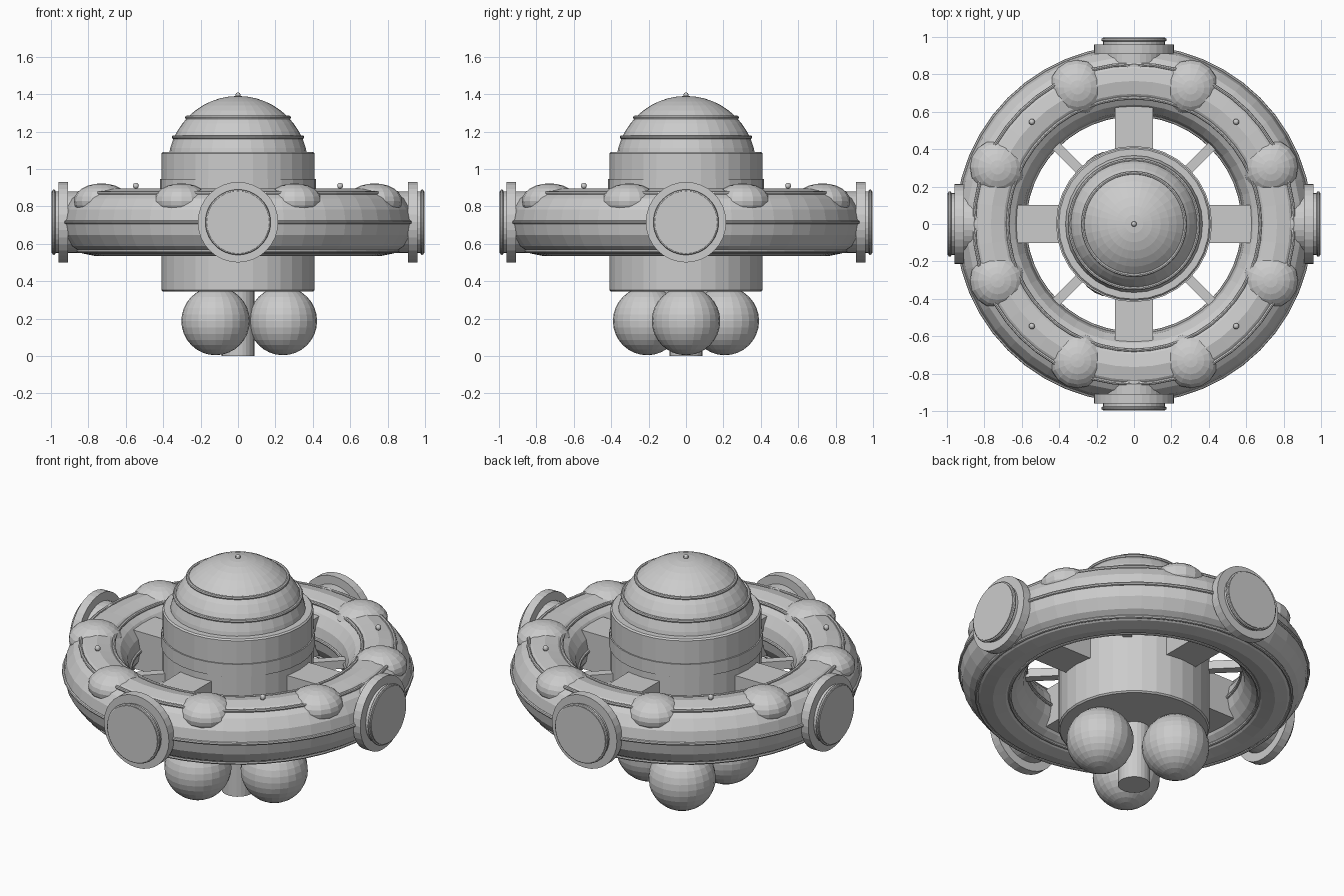
import bpy
from math import cos, sin, pi, radians
from mathutils import Matrix, Vector

cube = bpy.data.objects.get("Cube")
if cube:
    bpy.data.objects.remove(cube)

hull = bpy.data.materials.new("hull_grey")
hull.use_nodes = True
GREY = (0.6, 0.6, 0.6, 1)
hull.diffuse_color = GREY
hull.node_tree.nodes["Principled BSDF"].inputs["Base Color"].default_value = GREY

MID = 0.715          # height of the ring's centre line
RING, TUBE = 0.765, 0.18


def finish(name):
    ob = bpy.context.object
    ob.name = name
    ob.data.materials.append(hull)
    return ob


def cylinder(name, r, z0, z1, sides=32):
    bpy.ops.mesh.primitive_cylinder_add(vertices=sides, radius=r, depth=z1 - z0,
                                        location=(0, 0, (z0 + z1) / 2))
    return finish(name)


def sphere(name, r, loc, segments=24, rings=16):
    bpy.ops.mesh.primitive_uv_sphere_add(segments=segments, ring_count=rings,
                                         radius=r, location=loc)
    return finish(name)


def torus(name, major, minor, z, around=48, section=8):
    bpy.ops.mesh.primitive_torus_add(major_radius=major, minor_radius=minor,
                                     major_segments=around, minor_segments=section,
                                     location=(0, 0, z))
    return finish(name)


def beam(name, angle, r0, r1, width, height):
    mid = (r0 + r1) / 2
    bpy.ops.mesh.primitive_cube_add(size=1, location=(mid * cos(angle), mid * sin(angle), MID),
                                    rotation=(0, 0, angle))
    bpy.context.object.scale = (r1 - r0, width, height)
    return finish(name)


def bevel(ob, width):
    mod = ob.modifiers.new("edge", "BEVEL")
    mod.width = width
    mod.segments = 1


# central hub with collar
bevel(cylinder("hub", 0.41, 0.345, 1.09), 0.008)
cylinder("hub_collar", 0.417, 0.87, 0.945)

# dome with two raised bands and a tip light
DOME_Z, DOME_R = 1.015, 0.375
sphere("dome", DOME_R, (0, 0, DOME_Z), 32, 24)
for z in (1.17, 1.275):
    torus("dome_band", (DOME_R ** 2 - (z - DOME_Z) ** 2) ** 0.5 + 0.003, 0.01, z)
sphere("dome_light", 0.014, (0, 0, 1.395), 12, 8)

# outer ring with raised ribs
torus("outer_ring", RING, TUBE, MID, 48, 16)
for i in range(6):
    a = i * pi / 3
    torus("ring_rib", RING + TUBE * cos(a), 0.01, MID + TUBE * sin(a))

# spokes, docking ports and ring lights
for i in range(4):
    a = i * pi / 2
    beam("main_spoke", a, 0.36, 0.63, 0.205, 0.23)
    beam("thin_spoke", a + pi / 4, 0.38, 0.63, 0.05, 0.05)
    d = a + pi / 4
    sphere("ring_light", 0.016, (RING * 1.01 * cos(d), RING * 1.01 * sin(d), 0.91), 12, 8)

    turn = (Matrix.Translation(Vector((0, 0, MID))) @ Matrix.Rotation(a, 4, "Z")
            @ Matrix.Rotation(pi / 2, 4, "Y"))
    for part in (cylinder("port_flange", 0.215, 0.91, 0.96),
                 cylinder("port_tube", 0.165, 0.84, 0.998),
                 torus("port_rim", 0.166, 0.009, 0.985)):
        part.matrix_world = turn @ Matrix.Translation(part.location)

# low domes on top of the ring
for i in range(8):
    a = radians(22.5 + 45 * i)
    pod = sphere("ring_pod", 0.148, (0.79 * cos(a), 0.79 * sin(a), 0.828), 16, 12)
    pod.scale.z = 0.64
    pod.rotation_euler.z = a

# fuel tanks and nozzle under the hub
for i in range(3):
    a = i * 2 * pi / 3
    sphere("fuel_tank", 0.183, (0.24 * cos(a), 0.24 * sin(a), 0.187))
cylinder("nozzle", 0.088, 0, 0.36, 24)
